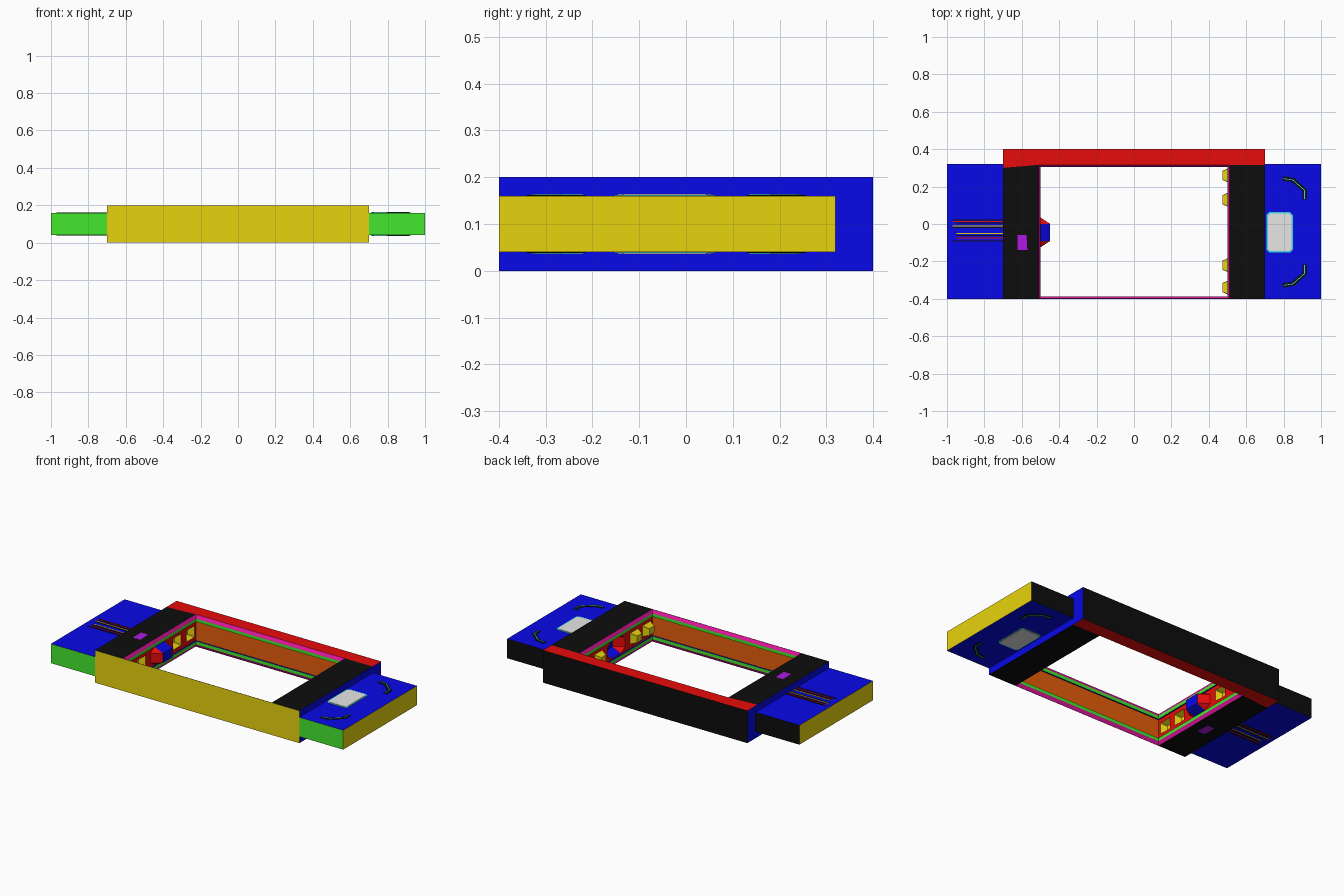
import bpy, bmesh
from mathutils import Vector

if "Cube" in bpy.data.objects:
    bpy.data.objects.remove(bpy.data.objects["Cube"])

COLOURS = {
    "black": (0.004, 0.004, 0.004), "red": (1, 0.004, 0.004), "yellow": (1, 0.82, 0.005),
    "blue": (0.003, 0.003, 1), "green": (0.07, 1, 0.035), "magenta": (1, 0.01, 0.45),
    "orange": (1, 0.14, 0.004), "white": (1, 1, 1), "cyan": (0.05, 0.75, 0.85),
    "purple": (0.5, 0.01, 0.9),
}
NAMES = list(COLOURS)
MATS = []
for n, c in COLOURS.items():
    m = bpy.data.materials.new(n)
    m.diffuse_color = (*c, 1)
    m.use_nodes = True
    m.node_tree.nodes["Principled BSDF"].inputs["Base Color"].default_value = m.diffuse_color
    MATS.append(m)


def face(bm, pts, colour, hint):
    """Add a polygon facing the hint direction."""
    f = bm.faces.new([bm.verts.new(p) for p in pts])
    f.normal_update()
    if f.normal.dot(Vector(hint)) < 0:
        f.normal_flip()
    f.material_index = NAMES.index(colour)


def finish(bm, name):
    bmesh.ops.remove_doubles(bm, verts=bm.verts, dist=0.00005)
    me = bpy.data.meshes.new(name)
    bm.to_mesh(me)
    bm.free()
    for m in MATS:
        me.materials.append(m)
    ob = bpy.data.objects.new(name, me)
    bpy.context.collection.objects.link(ob)
    return ob


# --- frame: outer sides, top and bottom bars ---
HX, Y0, Y1 = 0.5, -0.388, 0.305           # opening


def ring(o, z):
    return [(-HX - o, Y0 - o, z), (HX + o, Y0 - o, z), (HX + o, Y1 + o, z), (-HX - o, Y1 + o, z)]


bm = bmesh.new()
SIDES = [(0, -1, 0), (1, 0, 0), (0, 1, 0), (-1, 0, 0)]
outer = [(-0.7, -0.4), (0.7, -0.4), (0.7, 0.4), (-0.7, 0.4)]
for i, (d, col) in enumerate(zip(SIDES, ("yellow", "blue", "black", "blue"))):
    a, b = outer[i], outer[(i + 1) % 4]
    face(bm, [(*a, 0), (*b, 0), (*b, 0.2), (*a, 0.2)], col, d)
for z, up in ((0.2, 1), (0, -1)):
    fl, fr, br, bl = ring(0.011, z)
    h = (0, 0, up)
    lm, rm = (-0.7, 0.3, z), (0.7, 0.316, z)
    face(bm, [bl, br, rm, (0.7, 0.4, z), (-0.7, 0.4, z), lm], "red", h)
    face(bm, [(-0.7, -0.4, z), fl, bl, lm], "black", h)
    face(bm, [(0.7, -0.4, z), fr, br, rm], "black", h)
    face(bm, [(-0.7, -0.4, z), (0.7, -0.4, z), fr, fl], "black", h)

# --- opening: chamfered rim, lip, groove ---
G = 0.008
profile = [((0.011, 0.2), (0, 0.18), "magenta"), ((0, 0.18), (0, 0.16), "green"),
           ((0, 0.16), (G, 0.16), "blue"), ((G, 0.04), (0, 0.04), "blue"),
           ((0, 0.04), (0, 0.02), "green"), ((0, 0.02), (0.011, 0), "magenta")]
for a, b, col in profile:
    ra, rb = ring(*a), ring(*b)
    for i in range(4):
        j = (i + 1) % 4
        hint = -Vector(SIDES[i])
        if a[1] == b[1]:
            hint = Vector((0, 0, 1 if a[1] < 0.1 else -1))
        face(bm, [ra[i], ra[j], rb[j], rb[i]], col, hint)
lo, hi = ring(G, 0.04), ring(G, 0.16)
for i in (0, 2):
    j = (i + 1) % 4
    face(bm, [lo[i], lo[j], hi[j], hi[i]], "orange", -Vector(SIDES[i]))


# --- end walls: mating pegs and sockets ---
def octagon(x, yc, w, h, cw, ch):
    q = [(-cw, -h), (cw, -h), (w, -ch), (w, ch), (cw, h), (-cw, h), (-w, ch), (-w, -ch)]
    return [(x, yc + y, 0.1 + z) for y, z in q]


def connector(s, yc, w, h, cw, ch, tip, depth, flat, slant):
    """s = wall side; depth is positive into the opening."""
    x, inn = s * (HX + G), (-s, 0, 0)
    base = octagon(x, yc, w, h, cw, ch)
    top = octagon(x - s * depth, yc, *tip)
    ctr = Vector((x, yc, 0.1))
    for i in range(8):
        j = (i + 1) % 8
        mid = (Vector(base[i]) + Vector(base[j])) / 2 - ctr
        face(bm, [base[i], base[j], top[j], top[i]], flat if i % 4 == 0 else slant,
             mid if depth > 0 else -mid)
    face(bm, top, flat, inn)
    for k, sy, sz in ((1, 1, -1), (3, 1, 1), (5, -1, 1), (7, -1, -1)):
        face(bm, [base[k], base[(k + 1) % 8], (x, yc + sy * w, 0.1 + sz * h)], "red", inn)
    for z0, z1 in ((0.04, 0.1 - h), (0.1 + h, 0.16)):
        face(bm, [(x, yc - w, z0), (x, yc + w, z0), (x, yc + w, z1), (x, yc - w, z1)], "red", inn)
    return yc - w, yc + w


for s in (-1, 1):
    spans = []
    for yc in (-0.34, -0.22, 0.13, 0.26):
        spans.append(connector(s, yc, 0.04, 0.035, 0.037, 0.032,
                               (0.024, 0.021, 0.022, 0.019), 0.036 * s, "yellow", "yellow"))
    spans.append(connector(s, -0.045, 0.085, 0.055, 0.045, 0.03,
                           (0.047, 0.03, 0.045, 0.028), -0.058 * s, "blue", "red"))
    y, x = Y0 - G, s * (HX + G)
    for a, b in sorted(spans) + [(Y1 + G, 0)]:
        face(bm, [(x, y, 0.04), (x, a, 0.04), (x, a, 0.16), (x, y, 0.16)], "red", (-s, 0, 0))
        y = b
finish(bm, "frame")

# --- side wings, open where they enter the frame ---
for s, name in ((-1, "left_wing"), (1, "right_wing")):
    bm = bmesh.new()
    a, b, f, k = s * 0.512, s * 1.0, -0.4, 0.32
    for z, up in ((0.04, -1), (0.16, 1)):
        face(bm, [(a, f, z), (b, f, z), (b, k, z), (a, k, z)], "blue", (0, 0, up))
    for y, d, col in ((f, -1, "green"), (k, 1, "black")):
        face(bm, [(a, y, 0.04), (b, y, 0.04), (b, y, 0.16), (a, y, 0.16)], col, (0, d, 0))
    face(bm, [(b, f, 0.04), (b, k, 0.04), (b, k, 0.16), (b, f, 0.16)], "yellow", (s, 0, 0))
    finish(bm, name)


# --- painted markings, repeated on the underside ---
def plate(name, polys, z, colour, t=0.002):
    bm = bmesh.new()
    for pts in polys:
        for z0, z1 in ((z, z + t), (0.2 - z, 0.2 - z - t)):
            up = 1 if z1 > z0 else -1
            face(bm, [(*p, z1) for p in pts], colour, (0, 0, up))
            c = sum((Vector((*p, 0)) for p in pts), Vector()) / len(pts)
            for i, p in enumerate(pts):
                q = pts[(i + 1) % len(pts)]
                face(bm, [(*p, z0), (*q, z0), (*q, z1), (*p, z1)], colour,
                     (Vector((*p, 0)) + Vector((*q, 0))) / 2 - c)
    finish(bm, name)


def rect(x0, x1, y0, y1, c=0):
    if not c:
        return [(x0, y0), (x1, y0), (x1, y1), (x0, y1)]
    return [(x0 + c, y0), (x1 - c, y0), (x1, y0 + c), (x1, y1 - c),
            (x1 - c, y1), (x0 + c, y1), (x0, y1 - c), (x0, y0 + c)]


def band(path, w):
    """Split a bent line into quads of half-width w."""
    out = []
    for p, q in zip(path, path[1:]):
        p, q = Vector(p), Vector(q)
        d = (q - p).normalized()
        n = Vector((-d.y, d.x)) * w
        e = d * w * 0.4
        out.append([tuple(v) for v in (p - e - n, q + e - n, q + e + n, p - e + n)])
    return out


plate("panel_border", [rect(0.708, 0.85, -0.153, 0.063, 0.015)], 0.16, "cyan")
plate("panel", [rect(0.716, 0.842, -0.145, 0.055, 0.012)], 0.16, "white", 0.004)
hook = [(0.8, 0.243), (0.85, 0.235), (0.912, 0.18), (0.912, 0.135)]
hooks = [hook, [(x, -0.085 - y) for x, y in hook]]
plate("bracket_marks", [q for h in hooks for q in band(h, 0.012)], 0.16, "black")
plate("bracket_lines", [q for h in hooks for q in band(h, 0.002)], 0.16, "cyan", 0.004)
for col, ys in (("black", (0.022, 0.006, -0.018, -0.062, -0.09)),
                ("red", (0.014, -0.075)), ("yellow", (-0.01, -0.05))):
    plate(col + "_stripes", [rect(-0.97 + 0.02 * (i % 2), -0.701, y - 0.003, y + 0.003)
                             for i, y in enumerate(ys)], 0.16, col)
plate("frame_badge", [[(-0.622, -0.14), (-0.57, -0.14), (-0.575, -0.058), (-0.622, -0.058)]],
      0.2 - 0.0019, "purple")
